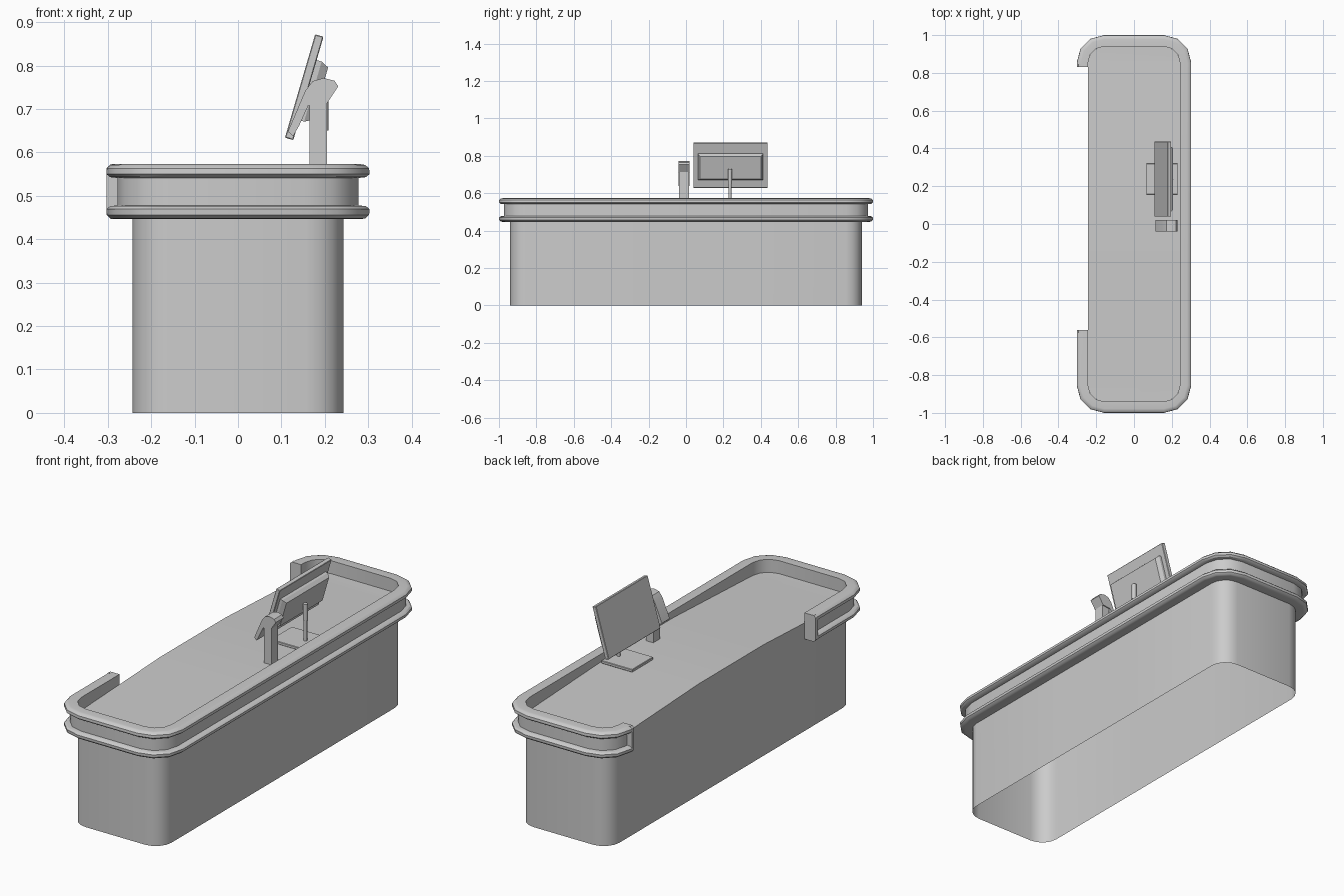
import bpy, bmesh, math
from mathutils import Matrix, Vector

if "Cube" in bpy.data.objects:
    bpy.data.objects.remove(bpy.data.objects["Cube"])

R = 0.085                          # corner radius of the counter body
CX, CY = 0.243 - R, 0.94 - R       # corner centres
LOW, TOP = 0.51, 0.538             # worktop height at the ends and in the raised middle
MID = 0.25                         # half length of the raised middle


def finish(name, bm, smooth=True):
    bmesh.ops.recalc_face_normals(bm, faces=bm.faces[:])
    me = bpy.data.meshes.new(name)
    bm.to_mesh(me)
    bm.free()
    ob = bpy.data.objects.new(name, me)
    bpy.context.collection.objects.link(ob)
    if smooth:
        bpy.ops.object.select_all(action='DESELECT')
        ob.select_set(True)
        bpy.context.view_layer.objects.active = ob
        bpy.ops.object.shade_smooth_by_angle(angle=math.radians(35))
    return ob


def corner_stations(seg):
    """(centre, outward normal) pairs around the rounded rectangle."""
    out = []
    for sx, sy, a0 in ((-1, -1, 180), (1, -1, 270), (1, 1, 0), (-1, 1, 90)):
        for i in range(seg + 1):
            a = math.radians(a0 + 90 * i / seg)
            out.append((Vector((sx * CX, sy * CY, 0)),
                        Vector((math.cos(a), math.sin(a), 0))))
    return out


def sweep(name, stations, profile):
    """Sweep a closed (offset, z) profile along the body outline, ends capped."""
    bm = bmesh.new()
    rings = [[bm.verts.new(c + n * (R + d) + Vector((0, 0, z))) for d, z in profile]
             for c, n in stations]
    k = len(profile)
    for a, b in zip(rings, rings[1:]):
        for i in range(k):
            j = (i + 1) % k
            bm.faces.new((a[i], a[j], b[j], b[i]))
    bm.faces.new(rings[0])
    bm.faces.new(rings[-1])
    return finish(name, bm)


def box(name, size, loc, tilt=0.0, bevel=0.0):
    bm = bmesh.new()
    bmesh.ops.create_cube(bm, size=1, matrix=Matrix.Diagonal((*size, 1)))
    if bevel:
        bmesh.ops.bevel(bm, geom=bm.edges[:], offset=bevel, segments=1, affect='EDGES')
    bm.transform(Matrix.Translation(loc) @ Matrix.Rotation(tilt, 4, 'Y'))
    return finish(name, bm, False)


def rod(name, radius, x, y, z0, z1):
    bm = bmesh.new()
    bmesh.ops.create_cone(bm, cap_ends=True, segments=12, radius1=radius, radius2=radius,
                          depth=z1 - z0, matrix=Matrix.Translation((x, y, (z0 + z1) / 2)))
    return finish(name, bm)


# Counter body: walls and worktop with a slightly raised middle, open underneath
bm = bmesh.new()
low, high = [[bm.verts.new(c + n * R + Vector((0, 0, z))) for c, n in corner_stations(4)]
             for z in (0, LOW)]
for i in range(len(low)):
    j = (i + 1) % len(low)
    bm.faces.new((low[i], low[j], high[j], high[i]))
bm.faces.new(high)
for y in (-CY, -MID, MID, CY):
    bmesh.ops.bisect_plane(bm, geom=bm.verts[:] + bm.edges[:] + bm.faces[:], dist=1e-5,
                           plane_co=(0, y, 0), plane_no=(0, 1, 0))
for v in bm.verts:
    if v.co.z > 0.4 and abs(v.co.y) < MID + 0.01:
        v.co.z = TOP
finish("counter_body", bm)

# Bumper rail: two rounded lips around a recessed band, open on the staff side
lip = [(0.034, 0.541), (0.052, 0.543), (0.060, 0.550), (0.059, 0.563), (0.050, 0.571), (0.038, 0.573)]
lower = [(d, 1.019 - z) for d, z in reversed(lip)]
rail = [(0, 0.446)] + lower + lip + [(0, 0.573)]
left = Vector((-1, 0, 0))
start, end = Vector((-CX, -0.56, 0)), Vector((-CX, 0.83, 0))
sweep("bumper_rail", [(start, left)] + corner_stations(3) + [(end, left)], rail)

# Rail end caps
cap = [(0, 0.446), (0.05, 0.446), (0.06, 0.456), (0.06, 0.563), (0.05, 0.573), (0, 0.573)]
for name, p, dy in (("rail_cap_front", start, -0.016), ("rail_cap_back", end, 0.016)):
    sweep(name, [(p, left), (p + Vector((0, dy, 0)), left)], cap)

# Monitor: tilted screen with tapered rear housing
TILT = math.radians(16.3)
SC = Vector((0.1525, 0.238, 0.75))
box("monitor_screen", (0.02, 0.398, 0.248), SC, TILT, 0.002)
bm = bmesh.new()
rings = [[bm.verts.new((x, sy * hy, sz * hz - 0.004)) for sy, sz in ((-1, -1), (1, -1), (1, 1), (-1, 1))]
         for x, hy, hz in ((0.008, 0.174, 0.072), (0.022, 0.174, 0.072), (0.040, 0.163, 0.063))]
for a, b in zip(rings, rings[1:]):
    for i in range(4):
        bm.faces.new((a[i], a[(i + 1) % 4], b[(i + 1) % 4], b[i]))
bm.faces.new(rings[0])
bm.faces.new(rings[-1])
bm.transform(Matrix.Translation(SC) @ Matrix.Rotation(TILT, 4, 'Y'))
finish("monitor_housing", bm, False)

# Monitor stand
rod("monitor_pole", 0.008, 0.197, 0.235, TOP, 0.66)
rod("monitor_collar", 0.011, 0.197, 0.235, 0.65, 0.73)
box("monitor_base", (0.166, 0.162, 0.014), (0.148, 0.238, TOP + 0.006), 0, 0.002)

# Scanner: square post with a hooked head
box("scanner_post", (0.04, 0.052, 0.715 - TOP), (0.185, -0.011, (0.715 + TOP) / 2))
head = [(0.115, 0.648), (0.155, 0.742), (0.172, 0.764), (0.197, 0.771), (0.222, 0.765),
        (0.231, 0.752), (0.205, 0.713), (0.162, 0.708), (0.141, 0.662), (0.127, 0.637)]
bm = bmesh.new()
f = bm.faces.new([bm.verts.new((x, -0.04, z)) for x, z in head])
ext = bmesh.ops.extrude_face_region(bm, geom=[f], use_keep_orig=True)
bmesh.ops.translate(bm, vec=(0, 0.06, 0),
                    verts=[v for v in ext["geom"] if isinstance(v, bmesh.types.BMVert)])
finish("scanner_head", bm)
